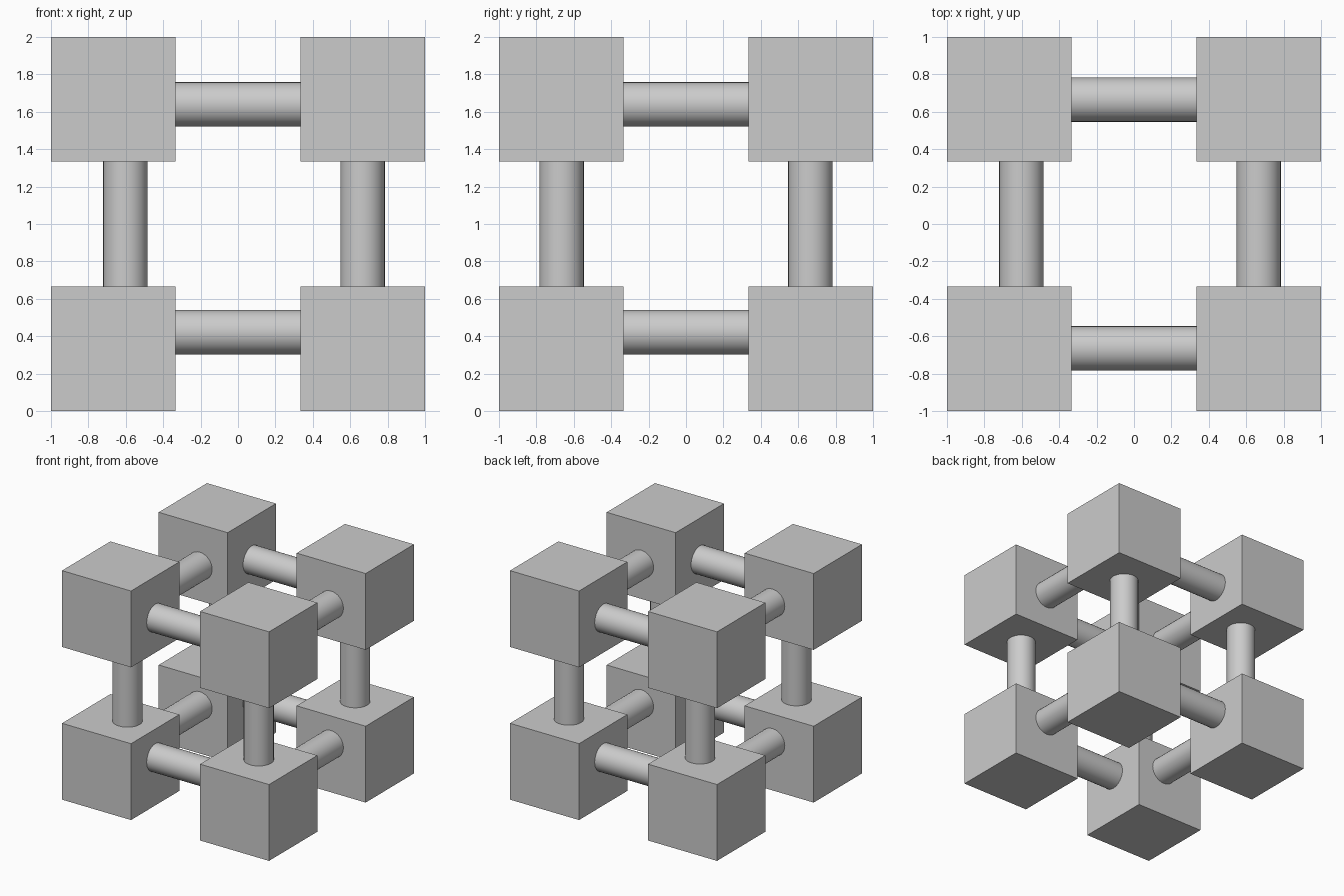
import bpy
import math
from itertools import product

if "Cube" in bpy.data.objects:
    bpy.data.objects.remove(bpy.data.objects["Cube"], do_unlink=True)

# Single grey material
GREY = (0.6, 0.6, 0.6, 1.0)
grey = bpy.data.materials.new("plain grey")
grey.use_nodes = True
grey.diffuse_color = GREY
grey.node_tree.nodes["Principled BSDF"].inputs["Base Color"].default_value = GREY

SIDE = 2 / 3
RADIUS = 0.119
ROD_X = (-0.602, 0.666)
ROD_Y = (-0.665, 0.665)
ROD_Z = (0.421, 1.639)


def finish(name):
    obj = bpy.context.object
    obj.name = name
    obj.data.materials.append(grey)


def rod(name, location, rotation=(0, 0, 0)):
    """Round bar that ends just inside the two cubes it joins."""
    bpy.ops.mesh.primitive_cylinder_add(vertices=32, radius=RADIUS, depth=SIDE + 0.02,
                                        location=location, rotation=rotation)
    bpy.ops.object.shade_smooth_by_angle(angle=math.radians(30))
    finish(name)


# Eight corner cubes
for x, y, z in product((-SIDE, SIDE), (-SIDE, SIDE), (SIDE / 2, 2 - SIDE / 2)):
    bpy.ops.mesh.primitive_cube_add(size=SIDE, location=(x, y, z))
    finish("corner_cube")

# Four connecting rods along each axis
QUARTER = math.pi / 2
for y, z in product(ROD_Y, ROD_Z):
    rod("cross_rod", (0, y, z), (0, QUARTER, 0))
for x, z in product(ROD_X, ROD_Z):
    rod("depth_rod", (x, 0, z), (QUARTER, 0, 0))
for x, y in product(ROD_X, ROD_Y):
    rod("upright_rod", (x, y, 1))
